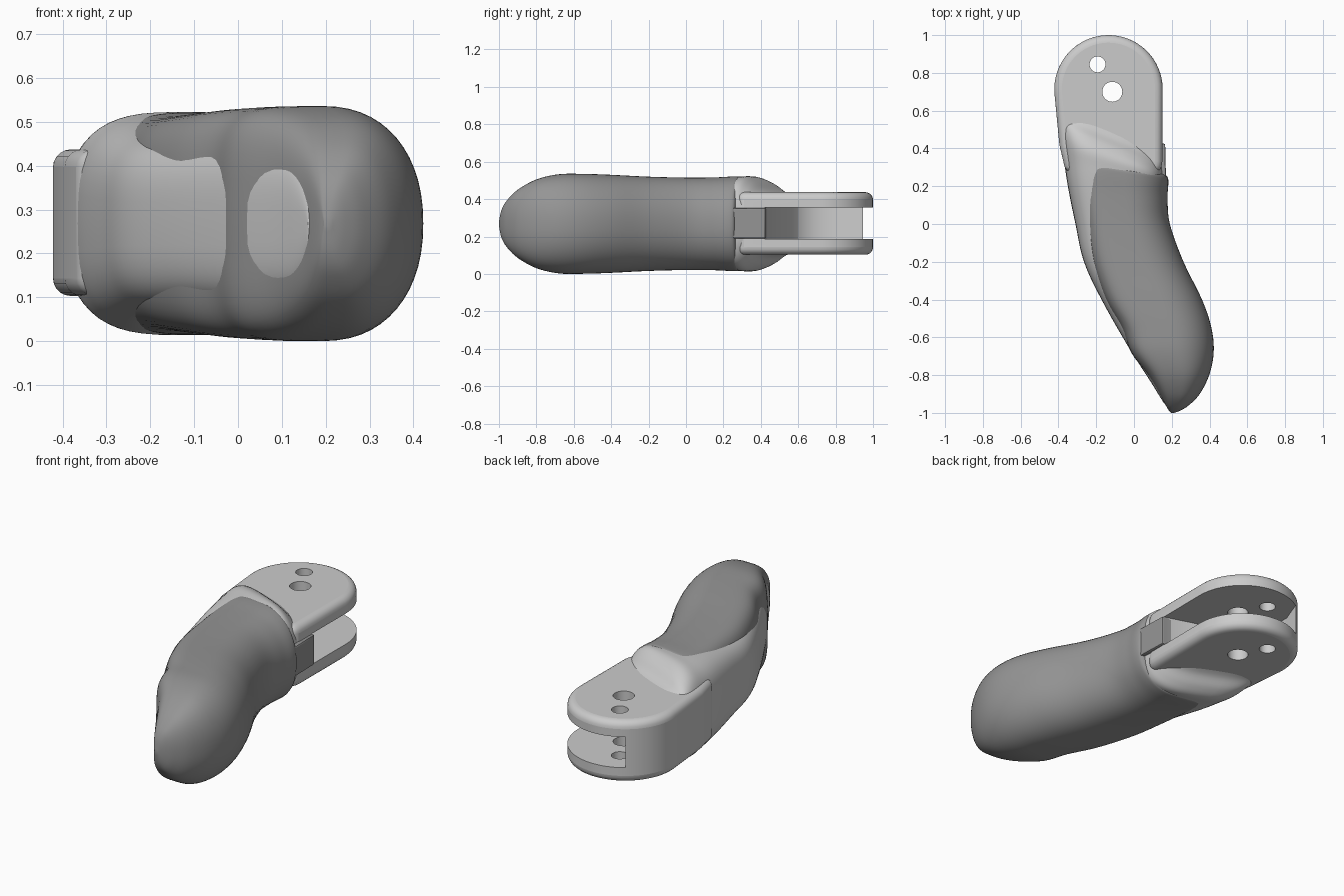
import bpy, bmesh, math

if "Cube" in bpy.data.objects:
    bpy.data.objects.remove(bpy.data.objects["Cube"])

ZC = 0.268  # mid height: everything is symmetric about this plane


def finish(name, bm, angle=40):
    bmesh.ops.recalc_face_normals(bm, faces=bm.faces)
    me = bpy.data.meshes.new(name)
    bm.to_mesh(me)
    bm.free()
    ob = bpy.data.objects.new(name, me)
    bpy.context.collection.objects.link(ob)
    smooth(ob, angle)
    return ob


def activate(ob):
    bpy.ops.object.select_all(action='DESELECT')
    ob.select_set(True)
    bpy.context.view_layer.objects.active = ob


def smooth(ob, angle=40):
    activate(ob)
    bpy.ops.object.shade_smooth_by_angle(angle=math.radians(angle))


def catmull(a, b, c, d, t):
    m1, m2 = (c - a) / 2, (d - b) / 2
    return ((2*t**3 - 3*t*t + 1) * b + (t**3 - 2*t*t + t) * m1
            + (3*t*t - 2*t**3) * c + (t**3 - t*t) * m2)


def loft(name, rows, n_left, n_right, sides=56, steps=5):
    """Rows of (y, x_left, x_right, half_height, skew), smoothly joined."""
    dense = []
    for i in range(len(rows) - 1):
        q = [rows[max(i-1, 0)], rows[i], rows[i+1], rows[min(i+2, len(rows)-1)]]
        for k in range(steps):
            dense.append([catmull(*v, k / steps) for v in zip(*q)])
    dense.append(rows[-1])
    bm = bmesh.new()
    rings = []
    for y, xl, xr, h, skew in dense:
        xc, rx, ring = (xl + xr) / 2, (xr - xl) / 2, []
        for j in range(sides):
            a = 2 * math.pi * j / sides
            c, s = math.cos(a), math.sin(a)
            e = 2 / (n_right if c > 0 else n_left)
            dx = rx * math.copysign(abs(c) ** e, c)
            dz = h * math.copysign(abs(s) ** e, s)
            ring.append(bm.verts.new((xc + dx, y - skew * dx, ZC + dz)))
        rings.append(ring)
    for r0, r1 in zip(rings, rings[1:]):
        for j in range(sides):
            k = (j + 1) % sides
            bm.faces.new((r0[j], r0[k], r1[k], r1[j]))
    bm.faces.new(rings[0])
    bm.faces.new(rings[-1])
    return finish(name, bm)


def prism(name, pts, z0, z1):
    bm = bmesh.new()
    f = bm.faces.new([bm.verts.new((x, y, z0)) for x, y in pts])
    up = bmesh.ops.extrude_face_region(bm, geom=[f])['geom']
    bmesh.ops.translate(bm, vec=(0, 0, z1 - z0),
                        verts=[v for v in up if isinstance(v, bmesh.types.BMVert)])
    return finish(name, bm)


def bevel(ob, width, segments, limit=50):
    activate(ob)
    m = ob.modifiers.new("bevel", 'BEVEL')
    m.width, m.segments = width, segments
    m.limit_method, m.angle_limit = 'ANGLE', math.radians(limit)
    bpy.ops.object.modifier_apply(modifier=m.name)
    smooth(ob)


def cut(ob, cutter):
    activate(ob)
    m = ob.modifiers.new("cut", 'BOOLEAN')
    m.operation, m.solver, m.object = 'DIFFERENCE', 'EXACT', cutter
    bpy.ops.object.modifier_apply(modifier=m.name)
    smooth(ob)


def circle(cx, cy, r, a0=0, a1=360, n=32):
    return [(cx + r * math.cos(math.radians(a0 + (a1 - a0) * i / n)),
             cy + r * math.sin(math.radians(a0 + (a1 - a0) * i / n)))
            for i in range(n + (a1 - a0 < 360))]


# Forked head plate
head = prism("fork_head", circle(-0.135, 0.713, 0.287, 0, 184)
             + [(-0.395, 0.42), (-0.36, 0.27), (0.14, 0.27), (0.15, 0.33)],
             0.103, 0.437)
bevel(head, 0.04, 5)

# Metal core: raised shoulder behind the head, then the flat inlay down the handle
core = loft("metal_core", [
    (0.53, -0.415, 0.145, 0.155, 0.42), (0.465, -0.41, 0.148, 0.18, 0.42),
    (0.41, -0.40, 0.15, 0.225, 0.40), (0.35, -0.385, 0.152, 0.253, 0.32),
    (0.28, -0.37, 0.15, 0.25, 0.20), (0.18, -0.35, 0.12, 0.238, 0.08),
    (0.0, -0.31, 0.10, 0.215, 0), (-0.2, -0.265, 0.12, 0.20, 0),
    (-0.4, -0.172, 0.2, 0.195, 0), (-0.65, -0.03, 0.25, 0.19, 0),
    (-0.83, 0.085, 0.23, 0.16, 0), (-0.9, 0.128, 0.22, 0.12, 0),
    (-0.94, 0.153, 0.21, 0.06, 0), (-0.95, 0.16, 0.2, 0.01, 0)], 3.2, 3)

# Slot between the prongs and the two pin holes
slot = prism("slot_cutter", [
    (0.4, 0.42), (0.15, 0.42), (-0.2, 0.53), (-0.30, 0.60), (-0.345, 0.70),
    (-0.345, 0.82), (-0.30, 0.94), (-0.30, 1.2), (0.4, 1.2)], 0.188, 0.355)
holes = [prism("hole_cutter", circle(x, y, r), -0.1, 0.7)
         for x, y, r in ((-0.115, 0.70, 0.053), (-0.193, 0.845, 0.042))]
cut(core, slot)
for cutter in [slot] + holes:
    cut(head, cutter)
for cutter in [slot] + holes:
    bpy.data.objects.remove(cutter)

# Soft grip wrapped round the core, open to the flat inlay side
grip = loft("grip", [
    (0.295, -0.25, 0.165, 0.225, 0.16), (0.285, -0.275, 0.178, 0.25, 0.16),
    (0.25, -0.285, 0.182, 0.253, 0.14), (0.15, -0.275, 0.178, 0.248, 0.06),
    (0.0, -0.255, 0.19, 0.247, 0), (-0.2, -0.222, 0.262, 0.252, 0),
    (-0.4, -0.15, 0.36, 0.262, 0), (-0.55, -0.065, 0.41, 0.267, 0),
    (-0.68, -0.015, 0.422, 0.265, 0), (-0.8, 0.075, 0.398, 0.237, 0),
    (-0.9, 0.136, 0.348, 0.182, 0), (-0.96, 0.168, 0.29, 0.122, 0),
    (-0.988, 0.185, 0.245, 0.07, 0), (-1.0, 0.196, 0.212, 0.01, 0)], 4.5, 2.2)

# Grip tongue that reaches up between the prongs
tongue = prism("grip_tongue", [(-0.05, 0.2), (0.17, 0.2), (0.168, 0.3),
                               (0.165, 0.425), (0.12, 0.43), (-0.05, 0.47)],
               0.19, 0.353)
bevel(tongue, 0.008, 2)

dark = bpy.data.materials.new("dark_grey")
dark.diffuse_color = (0.3, 0.3, 0.3, 1)
dark.use_nodes = True
dark.node_tree.nodes["Principled BSDF"].inputs["Base Color"].default_value = dark.diffuse_color
for ob in (grip, tongue):
    ob.data.materials.append(dark)
